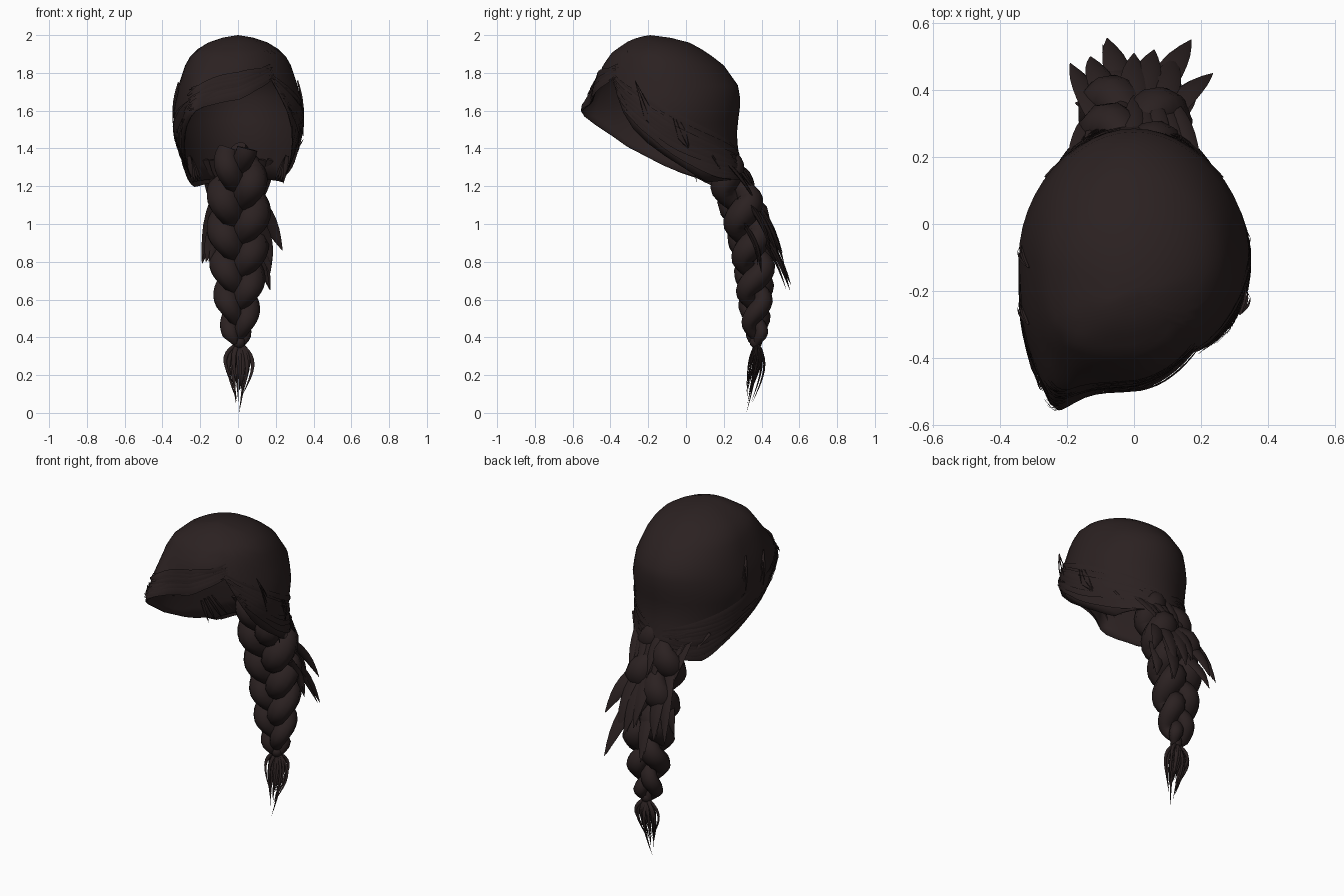
import bpy, bmesh, math, random
from mathutils import Vector

if "Cube" in bpy.data.objects:
    bpy.data.objects.remove(bpy.data.objects["Cube"])
random.seed(4)
rnd = random.uniform

hair = bpy.data.materials.new("dark_brown_hair")
hair.use_nodes = True
COLOUR = (0.024, 0.0152, 0.0152, 1)
hair.diffuse_color = COLOUR
hair.node_tree.nodes["Principled BSDF"].inputs["Base Color"].default_value = COLOUR


def finish(bm, name, angle=50):
    bmesh.ops.recalc_face_normals(bm, faces=bm.faces)
    mesh = bpy.data.meshes.new(name)
    bm.to_mesh(mesh)
    bm.free()
    ob = bpy.data.objects.new(name, mesh)
    bpy.context.collection.objects.link(ob)
    mesh.materials.append(hair)
    bpy.ops.object.select_all(action='DESELECT')
    ob.select_set(True)
    bpy.context.view_layer.objects.active = ob
    bpy.ops.object.shade_smooth_by_angle(angle=math.radians(angle))
    return ob


def lookup(table, key):
    """Linear interpolation in rows of (key, values...)."""
    key = min(max(key, table[0][0]), table[-1][0])
    for a, b in zip(table, table[1:]):
        if key <= b[0]:
            f = (key - a[0]) / (b[0] - a[0])
            return [p + (q - p) * f for p, q in zip(a[1:], b[1:])]


def sweep(bm, pts, normals, widths, thick, sides=6):
    """Sweep a flattened section along pts; thick is relative to width."""
    rings = []
    for i, p in enumerate(pts):
        t = (pts[min(i + 1, len(pts) - 1)] - pts[max(i - 1, 0)]).normalized()
        side = t.cross(normals[i]).normalized()
        up = side.cross(t)
        ring = []
        for k in range(sides):
            a = math.tau * k / sides
            ring.append(bm.verts.new(p + side * math.cos(a) * widths[i]
                                     + up * math.sin(a) * widths[i] * thick))
        rings.append(ring)
    for r, s in zip(rings, rings[1:]):
        for k in range(sides):
            j = (k + 1) % sides
            bm.faces.new((r[k], r[j], s[j], s[k]))
    bm.faces.new(rings[0])
    bm.faces.new(rings[-1])


# Cap sections: height, front y, back y, half width
SECTIONS = [(1.2, -0.1, 0.31, 0.23), (1.3, -0.27, 0.295, 0.275),
            (1.4, -0.42, 0.275, 0.31), (1.5, -0.48, 0.268, 0.337),
            (1.6, -0.5, 0.285, 0.345), (1.72, -0.485, 0.285, 0.32),
            (1.84, -0.44, 0.2, 0.28), (1.91, -0.39, 0.11, 0.24),
            (1.965, -0.31, 0.01, 0.15), (1.99, -0.25, -0.1, 0.07),
            (2.0, -0.19, -0.19, 0.0)]
# Cap rim: angle from the front, height
RIM = [(-180, 1.25), (-150, 1.24), (-125, 1.23), (-95, 1.22), (-75, 1.31),
       (-60, 1.41), (-47, 1.51), (-34, 1.59), (0, 1.67), (20, 1.73), (38, 1.77), (50, 1.62),
       (62, 1.48), (78, 1.33), (95, 1.22), (125, 1.23), (150, 1.24), (180, 1.25)]


def on_cap(deg, z, lift=0.0):
    front, back, half = lookup(SECTIONS, z)
    s, c = math.sin(math.radians(deg)), math.cos(math.radians(deg))
    n = 1.95 if c < 0 else (3.2 if s < 0 else 1.8)
    power = lambda v: math.copysign(abs(v) ** (2 / n), v)
    # the fringe flares forward to a corner
    flare = 0.1 * math.exp(-((deg + 34) / 17) ** 2) * min(1, max(0, (1.84 - z) / 0.25))
    return Vector(((half + lift) * power(s),
                   (front + back) / 2 - ((back - front) / 2 + lift) * power(c) - flare, z))


# Cap of combed hair with an open face
COLS, ROWS = 48, 14
bm = bmesh.new()
crown = bm.verts.new((0, -0.19, 2.0))
grid = []
for r in range(1, ROWS + 1):
    u = (r / ROWS) ** 1.5
    row = []
    for c in range(COLS):
        deg = -180 + 360 * c / COLS
        row.append(bm.verts.new(on_cap(deg, 2 - (2 - lookup(RIM, deg)[0]) * u)))
    grid.append(row)
for c in range(COLS):
    d = (c + 1) % COLS
    bm.faces.new((crown, grid[0][c], grid[0][d]))
    for a, b in zip(grid, grid[1:]):
        bm.faces.new((a[c], b[c], b[d], a[d]))
cap = finish(bm, "hair_cap", 60)
shell = cap.modifiers.new("thickness", 'SOLIDIFY')
shell.thickness = 0.006
shell.offset = -1


def comb(bm, deg0, z0, deg1, z1, sag, width, lift):
    """A thin lock that lies on the cap."""
    pts, normals = [], []
    for i in range(17):
        f = i / 16
        deg = deg0 + (deg1 - deg0) * f
        z = z0 + (z1 - z0) * f - sag * math.sin(math.pi * f)
        z = max(z, lookup(RIM, deg)[0] - 0.01)
        p = on_cap(deg, z, lift)
        pts.append(p)
        normals.append((p - Vector((0, -0.1, z - 0.02))).normalized())
    sweep(bm, pts, normals,
          [width * (0.15 + math.sin(math.pi * (i + 0.5) / 17)) for i in range(17)], 0.15, 4)


# Locks combed from the temples to the nape
for name, sign, top in (("left_combed_locks", 1, 1.78), ("right_combed_locks", -1, 1.66)):
    bm = bmesh.new()
    for i in range(24):
        f = i / 23
        comb(bm, sign * (38 + 20 * f), top - 0.2 * f + rnd(-0.02, 0.02),
             sign * rnd(145, 174), 1.38 - 0.12 * f + rnd(-0.02, 0.02),
             0.04 + 0.1 * f + rnd(-0.02, 0.02), rnd(0.008, 0.018), rnd(0.003, 0.009))
    finish(bm, name)

# Side swept fringe locks
bm = bmesh.new()
for i in range(13):
    comb(bm, 38 + rnd(-3, 4), 1.775 + 0.006 * i, -40 + rnd(-6, 4),
         1.6 + 0.01 * i, rnd(-0.03, 0.02), rnd(0.008, 0.018), rnd(0.002, 0.008))
finish(bm, "fringe_locks")


def spike(bm, a, b, width, bow, thick=0.35, steps=6, root=0.6):
    """A pointed lock from a to b, bowed by a vector."""
    a, b, bow = Vector(a), Vector(b), Vector(bow)
    pts = [a.lerp(b, i / steps) + bow * math.sin(math.pi * i / steps) for i in range(steps + 1)]
    widths = [width * max(0.03, (root + 1.6 * i / steps) * (1 - i / steps))
              for i in range(steps + 1)]
    sweep(bm, pts, [Vector((0.1, 1, 0.15))] * (steps + 1), widths, thick)


# Loose hairs at both sides and under the ears
bm = bmesh.new()
for s, y, z in ((1, -0.04, 1.45), (1, -0.22, 1.56), (-1, -0.08, 1.55), (-1, -0.25, 1.52)):
    for i in range(3):
        tip = Vector((s * (0.347 - 0.008 * i), y + 0.02 * i, z + 0.02 * i))
        spike(bm, (s * 0.315, y - 0.05, z + 0.2), tip, 0.006, (s * 0.008, 0, 0))
        spike(bm, (s * 0.3, y + 0.06, z - 0.06), tip, 0.006, (s * 0.004, 0, 0))
for s in (-1, 1):
    for i in range(5):
        spike(bm, (s * 0.26, 0.02 + 0.03 * i, 1.36), (s * (0.24 - 0.015 * i), 0.06 + 0.04 * i, 1.215 + 0.006 * i),
              0.016, (0, 0, 0))
finish(bm, "loose_hairs")

# Braid: height, centre y, half width of the whole braid
BRAID = [(0.37, 0.37, 0.04), (0.42, 0.37, 0.085), (0.6, 0.365, 0.125), (0.8, 0.36, 0.15),
         (1.05, 0.315, 0.168), (1.2, 0.25, 0.16), (1.4, 0.17, 0.11)]
STEPS = 56
for strand in range(3):
    bm = bmesh.new()
    pts, widths = [], []
    for i in range(STEPS + 1):
        f = i / STEPS
        z = 1.4 - 1.03 * f
        y, half = lookup(BRAID, z)
        phase = math.tau * (1.75 * f + 0.15 * f * f + strand / 3)
        pts.append(Vector((half * 0.5 * math.sin(phase),
                           y + half * 0.36 * math.sin(2 * phase), z)))
        widths.append(half * (0.42 + 0.13 * math.sin(phase) ** 2))
    sweep(bm, pts, [Vector((0, 1, 0))] * len(pts), widths, 0.85, 9)
    finish(bm, f"braid_strand_{strand + 1}", 70)

# Locks gathered from the nape into the braid
bm = bmesh.new()
for i in range(9):
    x = -0.16 + 0.04 * i
    spike(bm, (x * 1.1, 0.27 - abs(x) * 0.4, 1.34), (x * 0.75, 0.36 + rnd(-0.02, 0.03), 1.08 + rnd(-0.05, 0.06)),
          0.035, (0, 0.012, 0), 0.3)
finish(bm, "nape_locks")

# Pointed tufts that escape from the braid
bm = bmesh.new()
TUFTS = [((-0.1, 0.3, 1.15), (-0.19, 0.48, 0.79)), ((0.1, 0.32, 1.12), (0.235, 0.45, 0.86)),
         ((0.07, 0.38, 0.98), (0.17, 0.55, 0.65)), ((-0.03, 0.38, 0.95), (-0.08, 0.555, 0.68)),
         ((0.02, 0.36, 1.1), (0.06, 0.52, 0.79)), ((0.12, 0.32, 0.98), (0.17, 0.4, 0.74)),
         ((-0.08, 0.36, 1.05), (-0.13, 0.5, 0.8)), ((0.0, 0.33, 1.15), (0.0, 0.51, 0.85)),
         ((-0.1, 0.32, 1.0), (-0.17, 0.36, 0.8)), ((0.08, 0.34, 1.12), (0.12, 0.5, 0.78))]
for a, b in TUFTS:
    spike(bm, a, b, 0.058, (0, 0.015, 0.015), 0.35)
    shift = Vector((rnd(-0.02, 0.02), -0.02, rnd(0.0, 0.05)))
    spike(bm, Vector(a) + shift, Vector(b) + shift, 0.03, (0, 0.02, 0))
finish(bm, "braid_tufts", 35)

# Knot below the braid
bm = bmesh.new()
bmesh.ops.create_uvsphere(bm, u_segments=10, v_segments=6, radius=0.034)
bmesh.ops.translate(bm, verts=bm.verts, vec=(0.005, 0.37, 0.375))
finish(bm, "braid_knot")

# Loose brush of hair at the end
bm = bmesh.new()
for i in range(26):
    a = math.tau * i / 26 * 5
    r = 0.4 + 0.6 * (i % 3) / 2
    bow = Vector((0.065 * r * math.cos(a), 0.032 * r * math.sin(a) + 0.02, 0.03))
    end = Vector((0.005 + 0.02 * math.cos(a), 0.335 + 0.015 * math.sin(a), rnd(0.04, 0.16)))
    if i == 0:
        end = Vector((0.005, 0.32, 0.0))
    spike(bm, (0.005, 0.375, 0.37), end, 0.012, bow, 0.6, 9, 0.8)
finish(bm, "braid_end")
